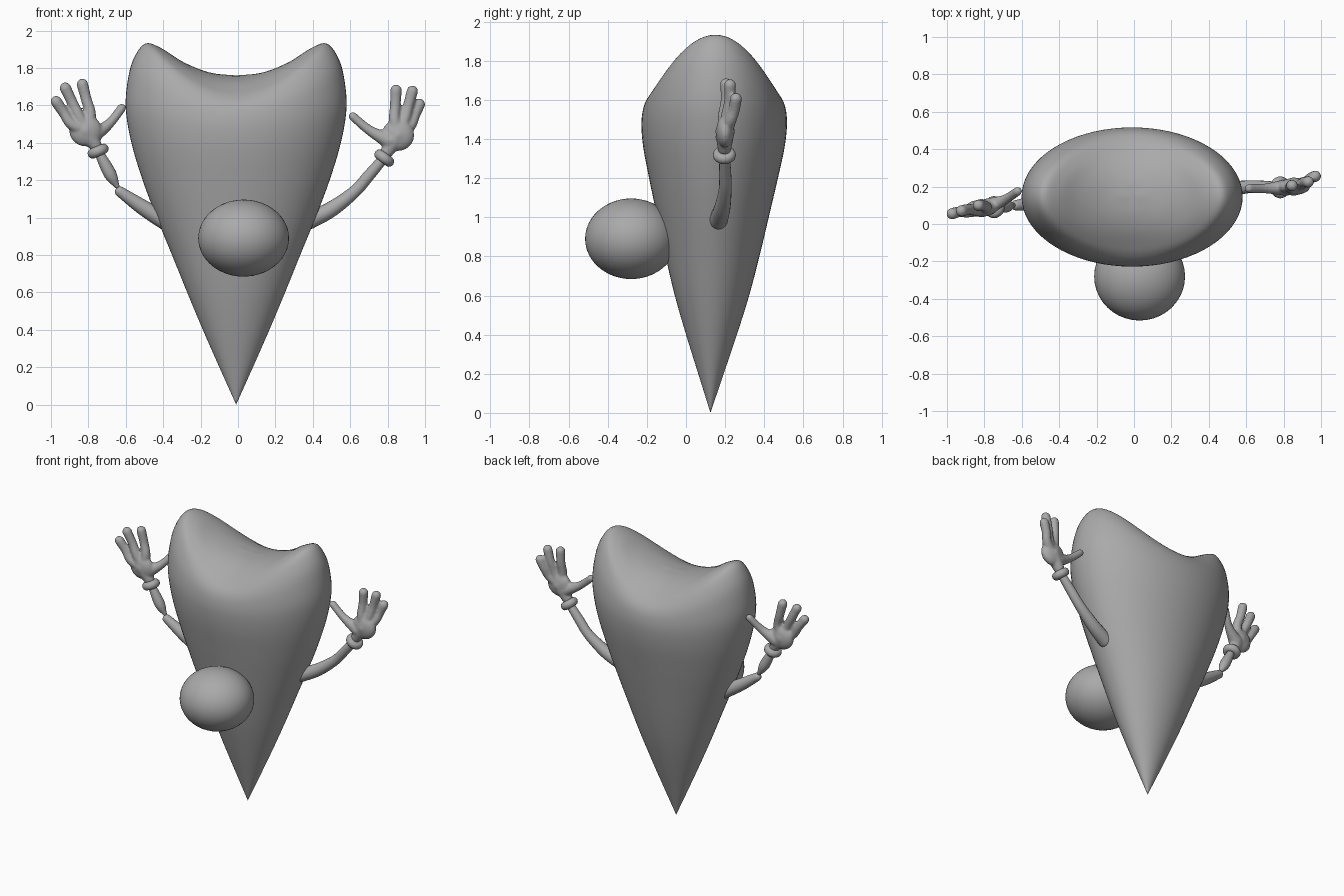
import bpy, bmesh, math
from mathutils import Vector, Matrix

cube = bpy.data.objects.get("Cube")
if cube:
    bpy.data.objects.remove(cube, do_unlink=True)

grey = bpy.data.materials.new("plain_grey")
grey.use_nodes = True
GREY = (0.4, 0.4, 0.4, 1)
grey.diffuse_color = GREY
grey.node_tree.nodes["Principled BSDF"].inputs["Base Color"].default_value = GREY


def finish(bm, name):
    bmesh.ops.remove_doubles(bm, verts=bm.verts, dist=1e-5)
    bmesh.ops.recalc_face_normals(bm, faces=bm.faces)
    for face in bm.faces:
        face.smooth = True
    mesh = bpy.data.meshes.new(name)
    bm.to_mesh(mesh)
    bm.free()
    mesh.materials.append(grey)
    obj = bpy.data.objects.new(name, mesh)
    bpy.context.collection.objects.link(obj)
    return obj


def resample(points, steps):
    """Smooth curve through points of any dimension."""
    out = []
    pts = [Vector(p) for p in points]
    last = len(pts) - 1
    for i in range(last):
        a, b, c, d = pts[max(i - 1, 0)], pts[i], pts[i + 1], pts[min(i + 2, last)]
        for k in range(steps):
            t = k / steps
            out.append(b + (c - a) * (t / 2) + (a * 2 - b * 5 + c * 4 - d) * (t * t / 2)
                       + (b * 3 - a - c * 3 + d) * (t ** 3 / 2))
    return out + [pts[-1]]


def skin_rings(bm, rings):
    """Bridge successive rings of coordinates and close both ends."""
    rows = [[bm.verts.new(co) for co in ring] for ring in rings]
    n = len(rows[0])
    for low, high in zip(rows, rows[1:]):
        for j in range(n):
            k = (j + 1) % n
            bm.faces.new((low[j], low[k], high[k], high[j]))
    bm.faces.new(rows[0][::-1])
    bm.faces.new(rows[-1])


def limb(bm, points, sides=16):
    """Tapered round-ended tube; each point is x, y, z, radius."""
    path = resample(points, 6)
    centres = [p.to_3d() if len(p) == 3 else Vector(p[:3]) for p in path]
    radii = [p[3] for p in path]
    start = (centres[0] - centres[1]).normalized()
    end = (centres[-1] - centres[-2]).normalized()
    angles = [math.pi / 2 * k / 5 for k in range(1, 5)] + [1.54]
    head = [(centres[0] + start * radii[0] * math.sin(a), radii[0] * math.cos(a), -start)
            for a in reversed(angles)]
    tail = [(centres[-1] + end * radii[-1] * math.sin(a), radii[-1] * math.cos(a), end)
            for a in angles]
    body = []
    for i, c in enumerate(centres):
        tangent = centres[min(i + 1, len(centres) - 1)] - centres[max(i - 1, 0)]
        body.append((c, radii[i], tangent.normalized()))
    rings = []
    for c, r, t in head + body + tail:
        u = t.cross(Vector((0, 1, 0))).normalized()
        v = t.cross(u)
        rings.append([c + (u * math.cos(w) + v * math.sin(w)) * r
                      for w in (math.tau * j / sides for j in range(sides))])
    skin_rings(bm, rings)


def ellipsoid(bm, centre, size, subdivisions=4):
    m = Matrix.Translation(centre) @ Matrix.Diagonal((*size, 1))
    bmesh.ops.create_icosphere(bm, subdivisions=subdivisions, radius=1, matrix=m)


# Tapered body: half width, half depth, height at the sides, height at front and back
LEVELS = [
    (0, 0, 0, 0), (.09, .065, .2, .2), (.178, .13, .4, .4), (.262, .19, .6, .6),
    (.343, .24, .8, .8), (.425, .285, 1, 1), (.5, .325, 1.2, 1.18),
    (.56, .36, 1.4, 1.35), (.59, .372, 1.58, 1.47), (.58, .365, 1.73, 1.55),
    (.548, .345, 1.85, 1.605), (.485, .31, 1.93, 1.645), (.4, .26, 1.905, 1.68),
    (.28, .18, 1.83, 1.725), (.14, .09, 1.775, 1.753), (0, 0, 1.76, 1.76)]
bm = bmesh.new()
rings = []
for a, b, side_z, front_z in resample(LEVELS, 5)[1:-1]:
    ring = []
    for j in range(72):
        w = math.tau * j / 72
        z = front_z + (side_z - front_z) * math.cos(w) ** 2
        ring.append((a * math.cos(w) - .01, b * math.sin(w) + .125 + .013 * z, z))
    rings.append(ring)
rings.insert(0, [(-.01, .125, 0)] * 72)
skin_rings(bm, rings)
finish(bm, "body")

# Round nose
bm = bmesh.new()
ellipsoid(bm, (.03, -.28, .89), (.243, .236, .206))
finish(bm, "nose")


def cuff(name, centre, axis):
    bm = bmesh.new()
    turn = Vector(axis).to_track_quat('Z', 'Y')
    rows = []
    for i in range(28):
        w = math.tau * i / 28
        out = Vector((math.cos(w), math.sin(w), 0))
        row = []
        for j in range(12):
            q = math.tau * j / 12
            local = out * (.034 + .025 * math.cos(q)) + Vector((0, 0, .027 * math.sin(q)))
            row.append(bm.verts.new(Vector(centre) + turn @ local))
        rows.append(row)
    for i in range(28):
        for j in range(12):
            r, s, k = rows[i], rows[(i + 1) % 28], (j + 1) % 12
            bm.faces.new((r[j], s[j], s[k], r[k]))
    finish(bm, name)


def hand(name, palm, wrist, thumb, fingers):
    """Palm, thumb and three fingers fused into one soft shape."""
    bm = bmesh.new()
    ellipsoid(bm, palm, (.088, .045, .085), 3)
    limb(bm, [(*wrist, .035), (*palm, .05)])
    limb(bm, [(*p, r) for p, r in zip(thumb, (.045, .027, .024))])
    for base, tip in fingers:
        a, b = Vector(base), Vector(tip)
        mid = a.lerp(b, .5) + Vector((0, .006, 0))
        limb(bm, [(*palm, .04), (*a, .031), (*mid, .029), (*b, .031)])
    obj = finish(bm, name)
    fuse = obj.modifiers.new("fuse", 'REMESH')
    fuse.mode = 'VOXEL'
    fuse.voxel_size = .008
    fuse.use_smooth_shade = True
    soften = obj.modifiers.new("soften", 'SMOOTH')
    soften.factor = .5
    soften.iterations = 4


def arm(name, points):
    bm = bmesh.new()
    limb(bm, points)
    finish(bm, name)


# Left arm in one bent piece
arm("left_arm", [(.38, .165, .985, .048), (.5, .185, 1.045, .042), (.625, .2, 1.14, .033),
                 (.7, .2, 1.225, .031), (.79, .197, 1.33, .026)])
cuff("left_cuff", (.782, .196, 1.318), (.6, 0, .8))
hand("left_hand", (.855, .2, 1.44), (.795, .197, 1.35),
     [(.81, .195, 1.41), (.705, .19, 1.465), (.615, .19, 1.54)],
     [((.837, .195, 1.52), (.845, .205, 1.68)),
      ((.89, .21, 1.52), (.932, .225, 1.675)),
      ((.92, .225, 1.49), (.97, .255, 1.605))])

# Right arm in two pieces meeting at the elbow
arm("right_upper_arm", [(-.38, .13, .975, .048), (-.51, .115, 1.055, .041),
                        (-.63, .1, 1.138, .028)])
arm("right_forearm", [(-.648, .1, 1.17, .014), (-.685, .095, 1.235, .034),
                      (-.745, .09, 1.35, .024)])
cuff("right_cuff", (-.748, .09, 1.355), (-.4, 0, .92))
hand("right_hand", (-.815, .085, 1.465), (-.762, .09, 1.385),
     [(-.775, .095, 1.44), (-.69, .13, 1.5), (-.622, .175, 1.585)],
     [((-.79, .09, 1.55), (-.832, .1, 1.712)),
      ((-.85, .075, 1.54), (-.923, .07, 1.692)),
      ((-.89, .065, 1.5), (-.972, .055, 1.62))])
